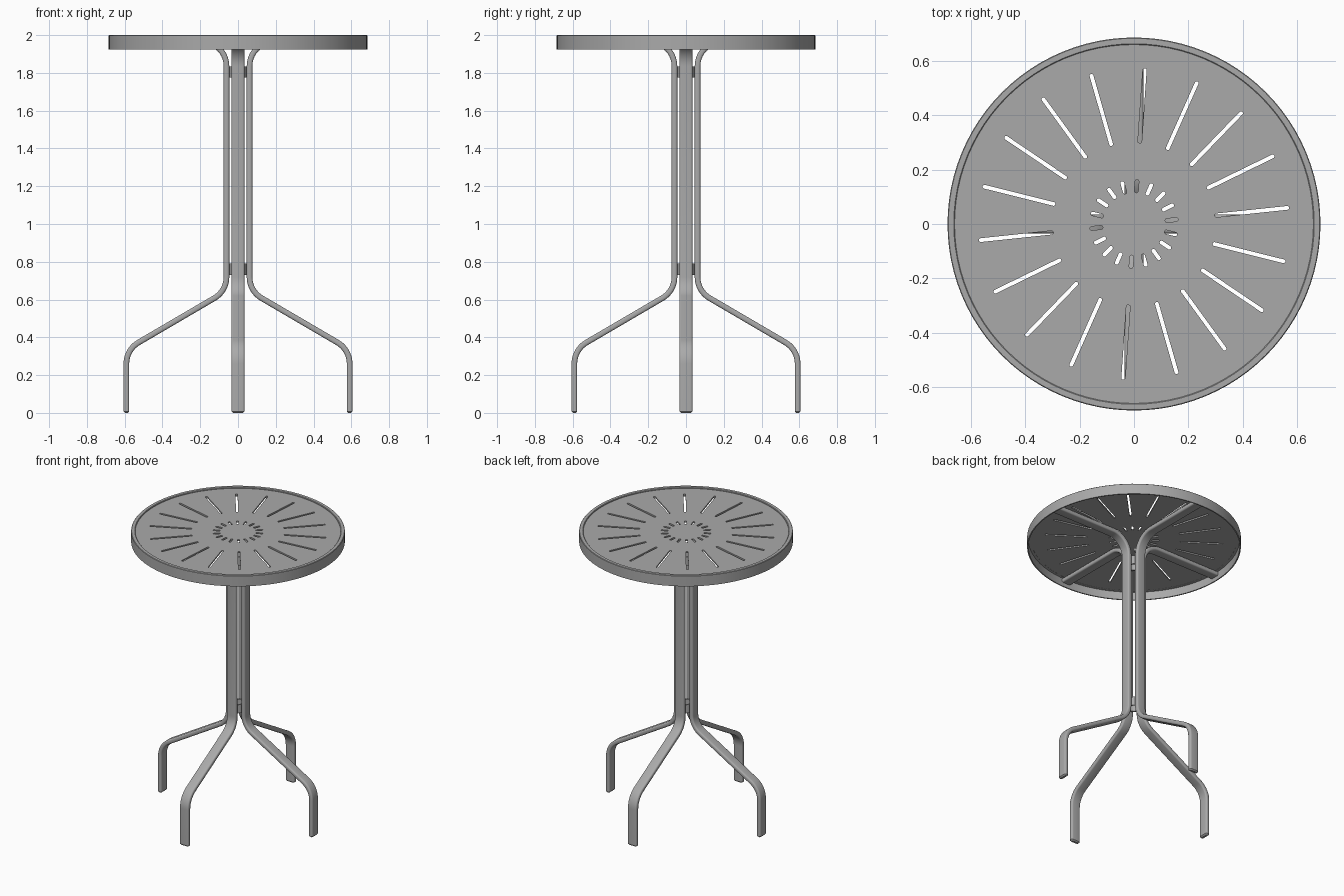
import bpy, bmesh
from math import sin, cos, tan, pi, radians
from mathutils import Vector

cube = bpy.data.objects.get("Cube")
if cube:
    bpy.data.objects.remove(cube)

metal = bpy.data.materials.new("grey_metal")
metal.use_nodes = True
GREY = (0.40, 0.40, 0.40, 1)
metal.diffuse_color = GREY
metal.node_tree.nodes["Principled BSDF"].inputs["Base Color"].default_value = GREY


def add_object(name, bm, smooth=30):
    bmesh.ops.recalc_face_normals(bm, faces=bm.faces)
    mesh = bpy.data.meshes.new(name)
    bm.to_mesh(mesh)
    bm.free()
    mesh.materials.append(metal)
    ob = bpy.data.objects.new(name, mesh)
    bpy.context.collection.objects.link(ob)
    bpy.ops.object.select_all(action='DESELECT')
    ob.select_set(True)
    bpy.context.view_layer.objects.active = ob
    bpy.ops.object.shade_smooth_by_angle(angle=radians(smooth))
    return ob


def bridge(bm, a, b):
    for i in range(len(a)):
        j = (i + 1) % len(a)
        bm.faces.new((a[i], a[j], b[j], b[i]))


def lathe(name, profile, segments):
    """Revolve a closed (radius, z) profile around the z axis."""
    bm = bmesh.new()
    rings = []
    for s in range(segments):
        a = 2 * pi * s / segments
        rings.append([bm.verts.new((r * cos(a), r * sin(a), z)) for r, z in profile])
    for s in range(segments):
        bridge(bm, rings[s], rings[(s + 1) % segments])
    return add_object(name, bm)


def fillet(points, radius, steps=10):
    """Round the inner corners of a polyline; returns (point, tangent) pairs."""
    out = [(points[0], (points[1] - points[0]).normalized())]
    for p, c, n in zip(points, points[1:], points[2:]):
        d0, d1 = (c - p).normalized(), (n - c).normalized()
        turn = d0.angle(d1)
        start = c - d0 * radius * tan(turn / 2)
        inward = (d1 - d0 * d0.dot(d1)).normalized()
        for k in range(steps + 1):
            t = turn * k / steps
            pos = start + d0 * radius * sin(t) + inward * radius * (1 - cos(t))
            out.append((pos, d0 * cos(t) + inward * sin(t)))
    out.append((points[-1], (points[-1] - points[-2]).normalized()))
    return out


def rounded_rect(w, h, r, steps=4):
    pts = []
    for q, (sx, sy) in enumerate(((1, 1), (-1, 1), (-1, -1), (1, -1))):
        for k in range(steps + 1):
            a = (q + k / steps) * pi / 2
            pts.append((sx * (w / 2 - r) + r * cos(a), sy * (h / 2 - r) + r * sin(a)))
    return pts


# Four bent legs, each a flattened tube from foot to tabletop rim
HALF_TURN_NAMES = ("left", "back", "right", "front")
corners = [Vector(p) for p in ((0.591, 0, 0), (0.591, 0, 0.335), (0.061, 0, 0.645),
                               (0.061, 0, 1.966), (0.675, 0, 1.966))]
path = fillet(corners, 0.13)
foot, up = path[0]
section = rounded_rect(0.07, 0.03, 0.011)
for q, side in enumerate(HALF_TURN_NAMES):
    a = q * pi / 2
    bm = bmesh.new()
    stations = [(foot, up, 0.008), (foot + up * 0.008, up, 0)] + [(p, t, 0) for p, t in path[1:]]
    loops = []
    for pos, tan_dir, inset in stations:
        normal = Vector((0, 1, 0)).cross(tan_dir)
        ring = []
        for u, v in section:
            k = 1 - inset / 0.035
            m = 1 - inset / 0.015
            p = pos + Vector((0, u * k, 0)) + normal * v * m
            ring.append(bm.verts.new((p.x * cos(a) - p.y * sin(a),
                                      p.x * sin(a) + p.y * cos(a), p.z)))
        loops.append(ring)
    for lo, hi in zip(loops, loops[1:]):
        bridge(bm, lo, hi)
    bm.faces.new(loops[0])
    bm.faces.new(loops[-1])
    add_object(side + "_leg", bm)

# Short collars holding the legs together
for name, z in (("lower_collar", 0.76), ("upper_collar", 1.805)):
    lathe(name, ((0.036, z - 0.03), (0.047, z - 0.03), (0.047, z + 0.03), (0.036, z + 0.03)), 32)

# Rim: thin skirt with a flat lip on top
lathe("tabletop_rim", ((0.685, 1.925), (0.685, 1.997), (0.682, 2.0), (0.662, 2.0),
                       (0.659, 1.997), (0.659, 1.981), (0.677, 1.981), (0.677, 1.925)), 96)


# Slotted plate: a filled flat curve whose inner outlines become holes
def add_outline(curve, pts):
    spline = curve.splines.new('POLY')
    spline.points.add(len(pts) - 1)
    for sp, (x, y) in zip(spline.points, pts):
        sp.co = (x, y, 0, 1)
    spline.use_cyclic_u = True


def slot(r0, r1, width, angle):
    pts = [(x + (r0 + r1) / 2, y) for x, y in rounded_rect(r1 - r0, width, width * 0.49)]
    return [(x * cos(angle) - y * sin(angle), x * sin(angle) + y * cos(angle)) for x, y in pts]


curve = bpy.data.curves.new("plate_outline", 'CURVE')
curve.dimensions = '2D'
curve.fill_mode = 'BOTH'
curve.extrude = 0.005
add_outline(curve, [(0.661 * cos(2 * pi * i / 96), 0.661 * sin(2 * pi * i / 96)) for i in range(96)])
for i in range(18):
    angle = radians(6 + 20 * i)
    add_outline(curve, slot(0.298, 0.573, 0.014, angle))
    add_outline(curve, slot(0.115, 0.163, 0.014, angle))
helper = bpy.data.objects.new("plate_outline", curve)
bpy.context.collection.objects.link(helper)
bpy.context.view_layer.update()
evaluated = helper.evaluated_get(bpy.context.evaluated_depsgraph_get())
bm = bmesh.new()
bm.from_mesh(evaluated.to_mesh())
evaluated.to_mesh_clear()
bpy.data.objects.remove(helper)
bmesh.ops.remove_doubles(bm, verts=bm.verts, dist=0.0001)
bmesh.ops.translate(bm, verts=bm.verts, vec=(0, 0, 1.987))
add_object("tabletop_plate", bm)
